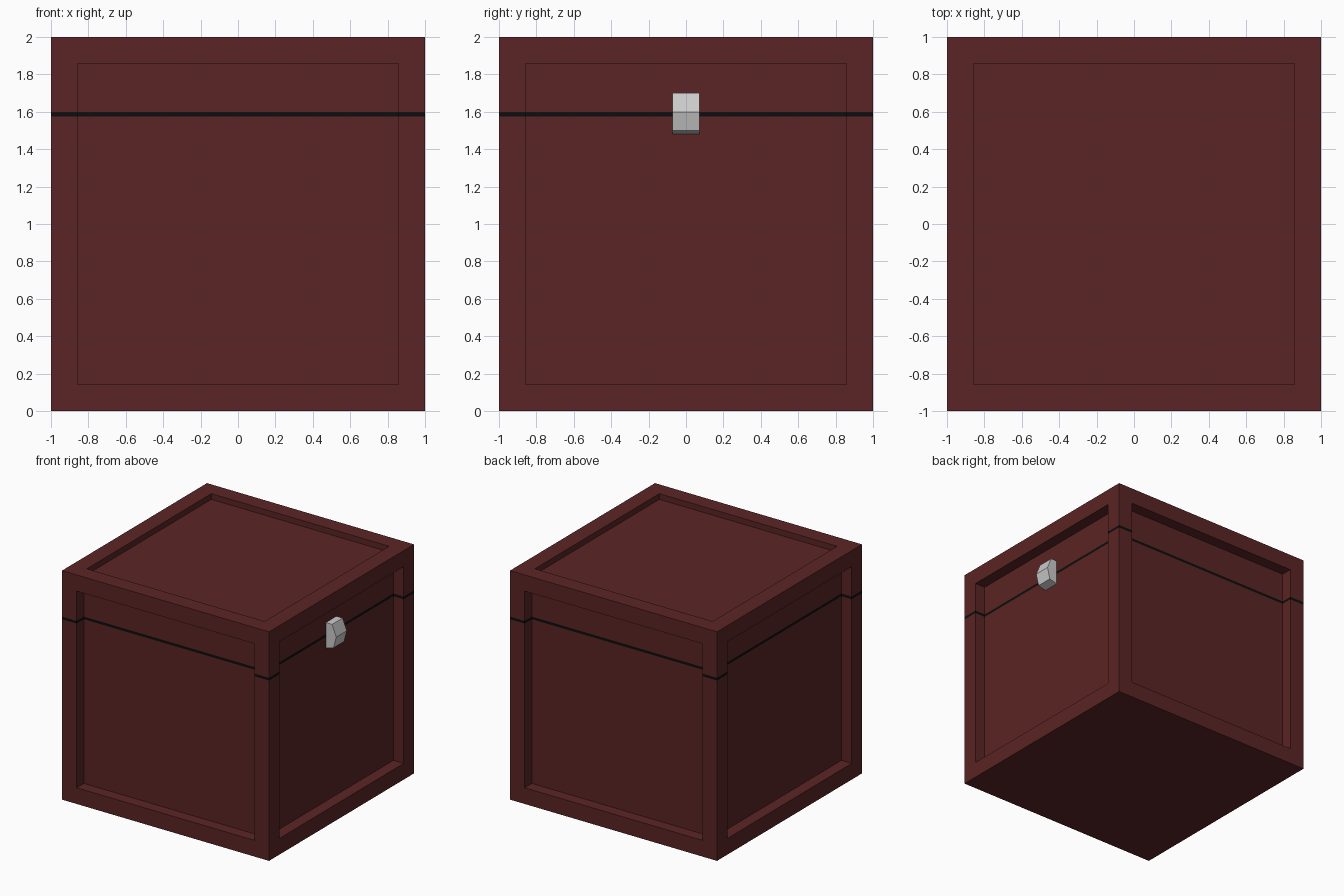
import bpy, bmesh
from mathutils import Matrix

if "Cube" in bpy.data.objects:
    bpy.data.objects.remove(bpy.data.objects["Cube"])

SEAM_LOW, SEAM_HIGH = 1.575, 1.598


def paint(name, colour):
    mat = bpy.data.materials.new(name)
    mat.diffuse_color = (*colour, 1)
    mat.use_nodes = True
    mat.node_tree.nodes["Principled BSDF"].inputs["Base Color"].default_value = mat.diffuse_color
    return mat


def finish(name, bm, mat=None):
    bmesh.ops.recalc_face_normals(bm, faces=bm.faces)
    mesh = bpy.data.meshes.new(name)
    bm.to_mesh(mesh)
    bm.free()
    obj = bpy.data.objects.new(name, mesh)
    bpy.context.collection.objects.link(obj)
    if mat:
        mesh.materials.append(mat)
    return obj


def panelled_cube():
    """Cube with a sunken panel on the four sides and the top."""
    bm = bmesh.new()
    bmesh.ops.create_cube(bm, size=2, matrix=Matrix.Translation((0, 0, 1)))
    panels = [f for f in bm.faces if f.normal.z > -0.5]
    bmesh.ops.inset_individual(bm, faces=panels, thickness=0.2, depth=0)
    sunk = bmesh.ops.extrude_discrete_faces(bm, faces=panels)["faces"]
    for f in sunk:
        f.normal_update()
        depth = 0.05 if f.normal.z > 0.5 else 0.1
        bmesh.ops.translate(bm, verts=f.verts, vec=f.normal * -depth)
    return bm


def slice_of_cube(name, low, high, mat):
    """Keep only the layer of the panelled cube between two heights."""
    bm = panelled_cube()
    for z, above in ((low, False), (high, True)):
        if z is not None:
            bmesh.ops.bisect_plane(bm, geom=bm.verts[:] + bm.edges[:] + bm.faces[:],
                                   plane_co=(0, 0, z), plane_no=(0, 0, 1),
                                   clear_outer=above, clear_inner=not above)
    # Layers are open where they meet, so keep the winding of the whole cube
    mesh = bpy.data.meshes.new(name)
    bm.to_mesh(mesh)
    bm.free()
    obj = bpy.data.objects.new(name, mesh)
    bpy.context.collection.objects.link(obj)
    mesh.materials.append(mat)


# Body, dark seam and lid
wood = paint("dark_red", (0.105, 0.018, 0.018))
black = paint("black", (0.004, 0.004, 0.004))
slice_of_cube("chest_body", None, SEAM_LOW, wood)
slice_of_cube("lid_seam", SEAM_LOW, SEAM_HIGH, black)
slice_of_cube("chest_lid", SEAM_HIGH, None, wood)

# Clasp: side profile (x, z) extruded across y, seated in the right panel
profile = [(0.9, 1.7), (0.96, 1.7), (1.0, 1.6), (0.975, 1.5), (0.9, 1.48)]
bm = bmesh.new()
side = bm.faces.new([bm.verts.new((x, -0.073, z)) for x, z in profile])
ext = bmesh.ops.extrude_face_region(bm, geom=[side], use_keep_orig=True)["geom"]
bmesh.ops.translate(bm, vec=(0, 0.146, 0),
                    verts=[v for v in ext if isinstance(v, bmesh.types.BMVert)])
finish("clasp", bm)
